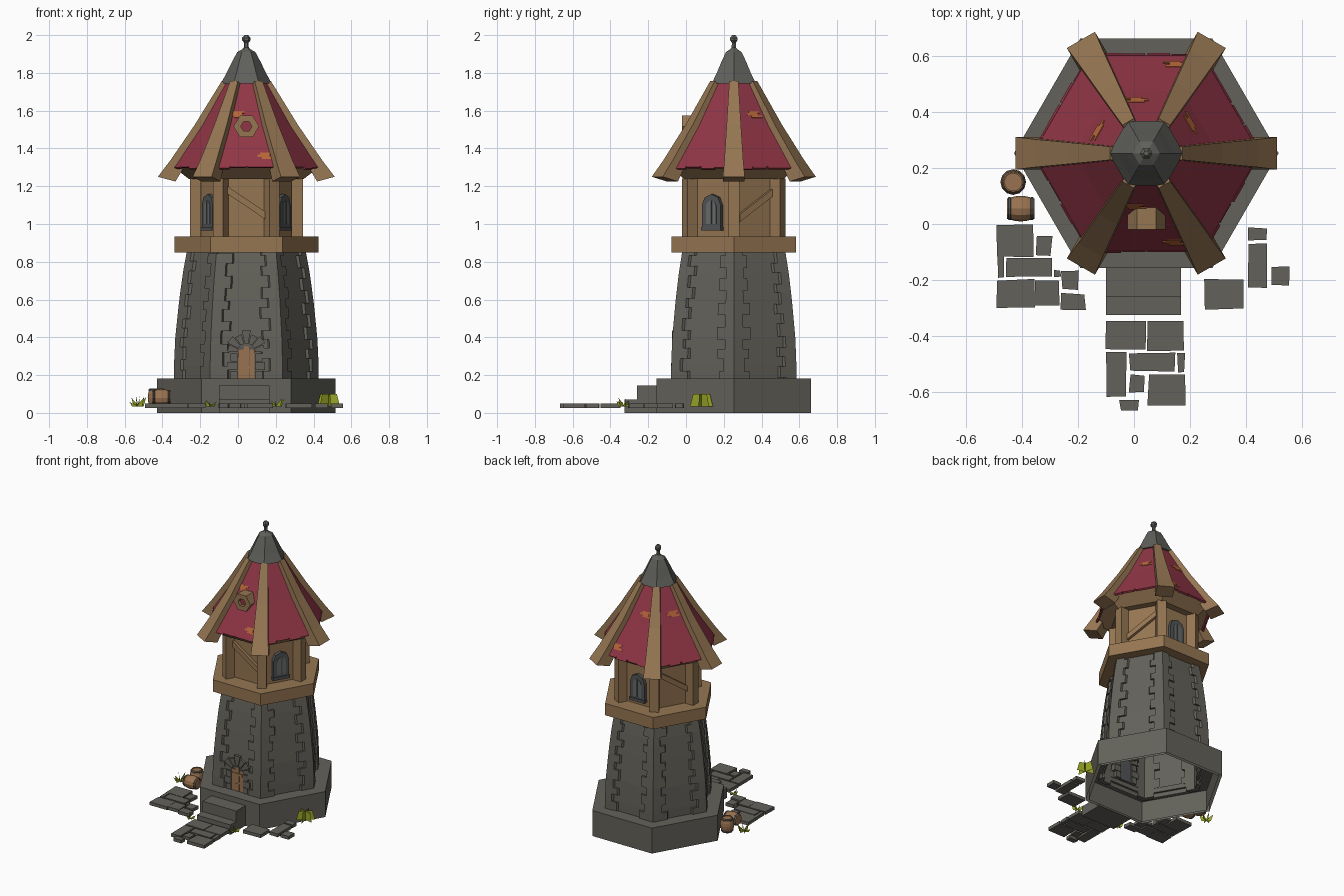
import bpy, bmesh, math, random
from mathutils import Matrix, Vector

if "Cube" in bpy.data.objects:
    bpy.data.objects.remove(bpy.data.objects["Cube"])

random.seed(4)
CX, CY = 0.044, 0.253          # tower axis
C30 = math.cos(math.pi / 6)


def material(name, r, g, b):
    m = bpy.data.materials.new(name)
    m.diffuse_color = (r, g, b, 1)
    m.use_nodes = True
    m.node_tree.nodes["Principled BSDF"].inputs["Base Color"].default_value = m.diffuse_color
    return m


STONE = material("grey stone", 0.125, 0.12, 0.102)
SLATE = material("dark cap stone", 0.115, 0.115, 0.105)
WOOD = material("timber brown", 0.30, 0.18, 0.085)
RED = material("roof red", 0.28, 0.036, 0.06)
ORANGE = material("orange shingle", 0.46, 0.13, 0.04)
PLANK = material("warm plank", 0.32, 0.17, 0.08)
FRAME = material("window frame grey", 0.085, 0.088, 0.09)
PANE = material("window pane grey", 0.14, 0.145, 0.145)
GREEN = material("grass green", 0.32, 0.38, 0.02)


def make(name, verts, faces, mat, M=None):
    me = bpy.data.meshes.new(name)
    me.from_pydata([tuple(M @ Vector(v)) if M else tuple(v) for v in verts], [], faces)
    bm = bmesh.new()
    bm.from_mesh(me)
    bmesh.ops.recalc_face_normals(bm, faces=bm.faces)
    bm.to_mesh(me)
    bm.free()
    me.materials.append(mat)
    ob = bpy.data.objects.new(name, me)
    bpy.context.collection.objects.link(ob)
    return ob


def stack(name, rings, mat, M=None, bottom=True, top=True):
    """Join equal-length rings of points into a skin."""
    n = len(rings[0])
    faces = [(i * n + j, i * n + (j + 1) % n, (i + 1) * n + (j + 1) % n, (i + 1) * n + j)
             for i in range(len(rings) - 1) for j in range(n)]
    if bottom:
        faces.append(tuple(range(n)))
    if top:
        faces.append(tuple((len(rings) - 1) * n + j for j in range(n)))
    return make(name, [p for r in rings for p in r], faces, mat, M)


def loft(name, profile, mat, n=6, M=None, bottom=True, top=True):
    rings = [[(r * math.cos(2 * math.pi * j / n), r * math.sin(2 * math.pi * j / n), z)
              for j in range(n)] for r, z in profile]
    return stack(name, rings, mat, M or Matrix.Translation((CX, CY, 0)), bottom, top)


def frame(deg, dist, z=0, lean=0):
    """Local x = right seen from outside, y = outward, z = up (leaning inward)."""
    a = math.radians(deg)
    n = Vector((math.cos(a), math.sin(a), 0))
    up = Vector((0, 0, 1))
    t = Vector((-n.y, n.x, 0))
    o = Vector((CX, CY, z)) + n * dist
    y = n * math.cos(lean) + up * math.sin(lean)
    w = up * math.cos(lean) - n * math.sin(lean)
    return Matrix(((t.x, y.x, w.x, o.x), (t.y, y.y, w.y, o.y), (t.z, y.z, w.z, o.z), (0, 0, 0, 1)))


def prism(name, pts, d0, d1, mat, M):
    return stack(name, [[(u, d, z) for u, z in pts] for d in (d0, d1)], mat, M)


def rect(u0, u1, z0, z1):
    return [(u0, z0), (u1, z0), (u1, z1), (u0, z1)]


def arch(w, z0, z1, n=4):
    return [(-w, z0), (w, z0)] + [(w * math.cos(math.pi * i / n), z1 - w + w * math.sin(math.pi * i / n))
                                  for i in range(n + 1)]


def box(name, x0, x1, y0, y1, z0, z1, mat, j=0.0):
    pts = [(x + random.uniform(-j, j), y + random.uniform(-j, j))
           for x, y in ((x0, y0), (x1, y0), (x1, y1), (x0, y1))]
    return stack(name, [[(x, y, z) for x, y in pts] for z in (z0, z1)], mat)


# stone base: an open-bottomed hexagonal shell
loft("base", [(0.473, 0), (0.473, 0.183), (0.35, 0.183), (0.35, 0.15), (0.45, 0.15), (0.45, 0)],
     STONE, bottom=False, top=False)

# curved stone body
BODY = [(0.367, 0.12), (0.367, 0.25), (0.36, 0.4), (0.339, 0.6), (0.32, 0.74), (0.298, 0.86)]
loft("tower_body", BODY, STONE, bottom=False, top=False)


def body_r(z):
    for (r0, z0), (r1, z1) in zip(BODY, BODY[1:]):
        if z <= z1:
            return r0 + (r1 - r0) * (z - z0) / (z1 - z0)
    return BODY[-1][0]


# toothed corner stones
for k in range(6):
    A = math.radians(60 * k)
    z = 0.12
    i = 0
    while z < 0.84:
        z1 = min(z + random.uniform(0.045, 0.07), 0.86)
        wide = 0.1 if i % 2 else 0.062
        ws = [wide + random.uniform(-0.01, 0.01) for _ in range(2)]
        rings = []
        for h in (z, z1):
            ring = []
            for e, order in ((0.016, (1, 0, -1)), (-0.02, (-1, 0, 1))):
                for s in order:
                    w = 0 if s == 0 else ws[s > 0] * body_r(h) / 0.37
                    r, b = body_r(h) + e, A + s * math.radians(120)
                    ring.append((CX + r * math.cos(A) + w * math.cos(b),
                                 CY + r * math.sin(A) + w * math.sin(b), h))
            rings.append(ring)
        stack("corner_stone", rings, STONE)
        z, i = z1, i + 1

# door with planks and a stone arch
D = frame(270, 0.316)
prism("door_back", arch(0.045, 0.18, 0.36), -0.03, 0.004, FRAME, D)
for u in (-0.03, 0, 0.03):
    prism("door_plank", rect(u - 0.014, u + 0.014, 0.18, 0.355 if u == 0 else 0.335), -0.02, 0.008, PLANK, D)
prism("door_bar", rect(-0.042, 0.042, 0.295, 0.312), 0, 0.012, PLANK, D)
prism("door_brace", [(-0.042, 0.2), (-0.042, 0.215), (0.042, 0.265), (0.042, 0.25)], 0, 0.011, PLANK, D)
for i in range(7):
    a0, a1 = math.pi * (i + 0.05) / 7, math.pi * (i + 0.95) / 7
    R = 0.1 + 0.012 * (i % 2) + (0.006 if i == 3 else 0)
    prism("arch_stone", [(r * math.cos(a), 0.32 + r * math.sin(a))
                         for r, a in ((0.047, a0), (R, a0), (R, a1), (0.047, a1))], -0.04, 0.012, STONE, D)
for s in (-1, 1):
    for i in range(3):
        e = 0.085 + 0.015 * (i % 2)
        prism("jamb_stone", rect(*sorted((s * 0.047, s * e)), 0.18 + i * 0.046, 0.223 + i * 0.046),
              -0.04, 0.012, STONE, D)

# steps
box("upper_step", -0.1, 0.168, -0.26, -0.15, 0, 0.145, STONE)
box("lower_step", -0.1, 0.168, -0.325, -0.26, 0, 0.07, STONE)

# timber balcony band, room, corner posts and eaves soffit
loft("timber_band", [(0.381, 0.85), (0.381, 0.935)], WOOD)
loft("room_wall", [(0.248, 0.93), (0.248, 1.25)], WOOD, bottom=False, top=False)
loft("eaves_soffit", [(0.302, 1.237), (0.388, 1.303)], WOOD)
for k in range(6):
    prism("corner_post", rect(-0.03, 0.03, 0.93, 1.24), -0.03, 0.03, WOOD, frame(60 * k, 0.269))

# alternating windows and diagonal braces
WA = 0.248 * C30
for deg in (210, 330, 90):
    M = frame(deg, WA)
    prism("window_frame", arch(0.057, 0.965, 1.158), -0.01, 0.024, FRAME, M)
    prism("window_pane", arch(0.031, 1.0, 1.125), 0, 0.027, PANE, M)
    prism("window_bar", rect(-0.005, 0.005, 1.0, 1.122), 0, 0.03, FRAME, M)
    prism("window_sill", rect(-0.06, 0.06, 0.965, 0.985), 0, 0.03, FRAME, M)
for deg, s in ((270, -1), (30, 1), (150, -1)):
    prism("diagonal_brace", [(-0.1, 1.085 - s * 0.075), (0.1, 1.085 + s * 0.06),
                             (0.1, 1.125 + s * 0.06), (-0.1, 1.125 - s * 0.075)],
          -0.01, 0.022, WOOD, frame(deg, WA))

# hexagonal roof skin and ragged eaves
ROOF = [(0.405, 1.305), (0.255, 1.52), (0.115, 1.755)]
loft("roof", ROOF, RED, bottom=False, top=False)
loft("roof_lining", [(0.385, 1.3), (0.404, 1.304)], WOOD, bottom=False, top=False)


def roof_frame(deg, z):
    (r0, z0), (r1, z1) = ROOF[:2] if z < 1.52 else ROOF[1:]
    r = r0 + (r1 - r0) * (z - z0) / (z1 - z0)
    return frame(deg, r * C30, z, math.atan2((r0 - r1) * C30, z1 - z0))


for k in range(6):
    M = roof_frame(30 + 60 * k, 1.305)
    for u in (-0.13, -0.045, 0.045, 0.125):
        d = random.uniform(0.002, 0.016)
        prism("eave_shingle", rect(u - 0.04, u + 0.04, -d, 0.001), -0.012, 0.001, RED, M)

# orange shingle patches
for deg, u, z in ((270, -0.045, 1.58), (270, 0.10, 1.36), (90, 0.035, 1.58), (90, -0.105, 1.36),
                  (150, 0.016, 1.58), (30, 0.013, 1.58)):
    M = roof_frame(deg, z)
    for i in range(3):
        o = u + (0.014, -0.01, 0.004)[i]
        prism("orange_shingle", rect(o - 0.032, o + 0.032, i * 0.013 - 0.02, i * 0.013 - 0.007), -0.003, 0.003, ORANGE, M)

# flared timber ribs, widening toward the eaves: (outer r, outer z, inner r, inner z, half width)
RIB = [(0.468, 1.25, 0.375, 1.225, 0.058), (0.4, 1.34, 0.33, 1.3, 0.05),
       (0.273, 1.525, 0.22, 1.5, 0.038), (0.13, 1.757, 0.09, 1.73, 0.024)]
for k in range(6):
    stack("roof_rib", [[(-w, ro, zo), (w, ro, zo), (w, ri, zi), (-w, ri, zi)]
                       for ro, zo, ri, zi, w in RIB], WOOD, frame(60 * k, 0))

# hexagonal roof porthole
hexa = [(math.cos(i * math.pi / 3), math.sin(i * math.pi / 3)) for i in range(6)]
P = frame(270, 0, 1.517)
stack("porthole", [[(r * x, d, r * C30 * 1.1 * y) for x, y in hexa]
                   for r, d in ((0.068, 0.17), (0.068, 0.273), (0.03, 0.273), (0.03, 0.17))],
      WOOD, P, False, False)
prism("porthole_pane", [(0.034 * x, 0.034 * y) for x, y in hexa], 0.2, 0.25, RED, P)

# stone cap and finial
loft("roof_cap", [(0.09, 1.745), (0.134, 1.745), (0.104, 1.80), (0.074, 1.862), (0.048, 1.91), (0.022, 1.925),
                  (0.013, 1.935), (0.012, 1.96), (0.022, 1.972), (0.022, 1.986), (0.01, 2.0)], SLATE)

# paving stones: x0, x1, y0, y1
PAVING = [(-.49, -.36, -.115, -.005), (-.35, -.295, -.11, -.045), (-.49, -.465, -.19, -.12),
          (-.455, -.295, -.19, -.125), (-.285, -.263, -.19, -.165), (-.26, -.2, -.235, -.165),
          (-.49, -.355, -.3, -.2), (-.35, -.27, -.295, -.2), (-.26, -.175, -.31, -.25),
          (-.1, .04, -.45, -.345), (.05, .18, -.45, -.35), (-.1, -.03, -.62, -.46),
          (-.015, .145, -.525, -.46), (.155, .18, -.53, -.46), (-.015, .04, -.605, -.54),
          (.05, .185, -.65, -.54), (-.05, .015, -.67, -.63), (.25, .39, -.305, -.195),
          (.405, .475, -.06, -.015), (.405, .475, -.23, -.07), (.495, .555, -.22, -.15)]
for p in PAVING:
    box("paving_stone", *p, 0.027, 0.05, STONE, 0.004)

# two small barrels
for M in (Matrix.Translation((-0.432, 0.15, 0.03)),
          Matrix.Translation((-0.455, 0.055, 0.08)) @ Matrix.Rotation(math.pi / 2, 4, 'Y')):
    loft("barrel", [(0.036, 0), (0.044, 0.03), (0.046, 0.05), (0.044, 0.07), (0.036, 0.1), (0.031, 0.1), (0.031, 0.094)],
         PLANK, 12, M)
    for z in (0.004, 0.084):
        r = 0.0385
        loft("barrel_hoop", [(r, z), (r + 0.003, z + 0.003), (r + 0.003, z + 0.009), (r, z + 0.012)],
             FRAME, 12, M, False, False)

# grass: crossed upright cards beside the base, and spiky tufts
for deg in (-15, 40, 100):
    a = math.radians(deg)
    d = Vector((math.cos(a), math.sin(a), 0)) * 0.062
    o = Vector((0.48, 0.082, 0))
    make("grass_card", [o - d + Vector((0, 0, 0.035)), o + d + Vector((0, 0, 0.035)),
                        o + d * 0.72 + Vector((0, 0, 0.1)), o - d * 0.72 + Vector((0, 0, 0.1))],
         [(0, 1, 2, 3)], GREEN)
for x, y, s in ((-0.53, 0.1, 0.048), (-0.145, -0.33, 0.034), (0.205, -0.33, 0.042)):
    for i in range(6):
        a = i * math.pi / 3 + 0.3
        d = Vector((math.cos(a), math.sin(a), 0))
        o = Vector((x, y, 0.033))
        tip = o + d * s * 0.95 + Vector((0, 0, s * random.uniform(0.4, 1.2)))
        make("grass_blade", [o - d * s * 0.25, o + d * s * 0.65, tip], [(0, 1, 2)], GREEN)
